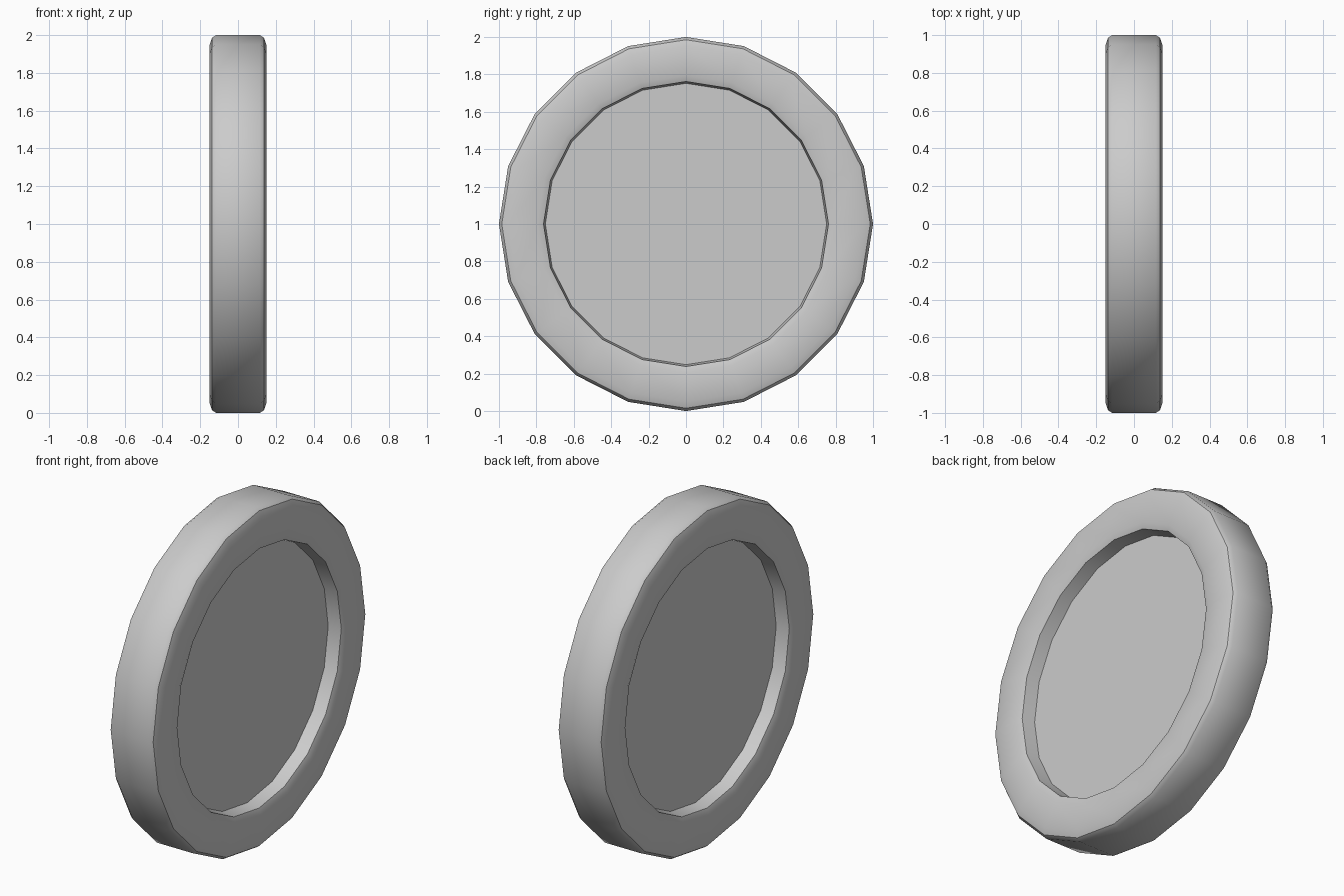
import bpy, bmesh, math

if "Cube" in bpy.data.objects:
    bpy.data.objects.remove(bpy.data.objects["Cube"])

SIDES = 20
# Half profile as (x, radius): outer wall, rounded rim, recess wall, floor edge
half = [(0.116, 1.0), (0.138, 0.985), (0.15, 0.95),
        (0.15, 0.795), (0.138, 0.762), (0.06, 0.752)]
profile = [(-x, r) for x, r in reversed(half)] + half

# Disc with a raised rim on both faces, turned around the x axis
bm = bmesh.new()
rings = []
for x, r in profile:
    ring = []
    for i in range(SIDES):
        a = 2 * math.pi * i / SIDES
        ring.append(bm.verts.new((x, r * math.sin(a), 1 + r * math.cos(a))))
    rings.append(ring)
for r0, r1 in zip(rings, rings[1:]):
    for i in range(SIDES):
        j = (i + 1) % SIDES
        bm.faces.new((r0[i], r0[j], r1[j], r1[i]))

# Flat recess floors
bm.faces.new(rings[0])
bm.faces.new(rings[-1])
bmesh.ops.recalc_face_normals(bm, faces=bm.faces)

mesh = bpy.data.meshes.new("rimmed_disc")
bm.to_mesh(mesh)
bm.free()
disc = bpy.data.objects.new("rimmed_disc", mesh)
bpy.context.collection.objects.link(disc)
bpy.context.view_layer.objects.active = disc
disc.select_set(True)
bpy.ops.object.shade_smooth_by_angle(angle=math.radians(36))
